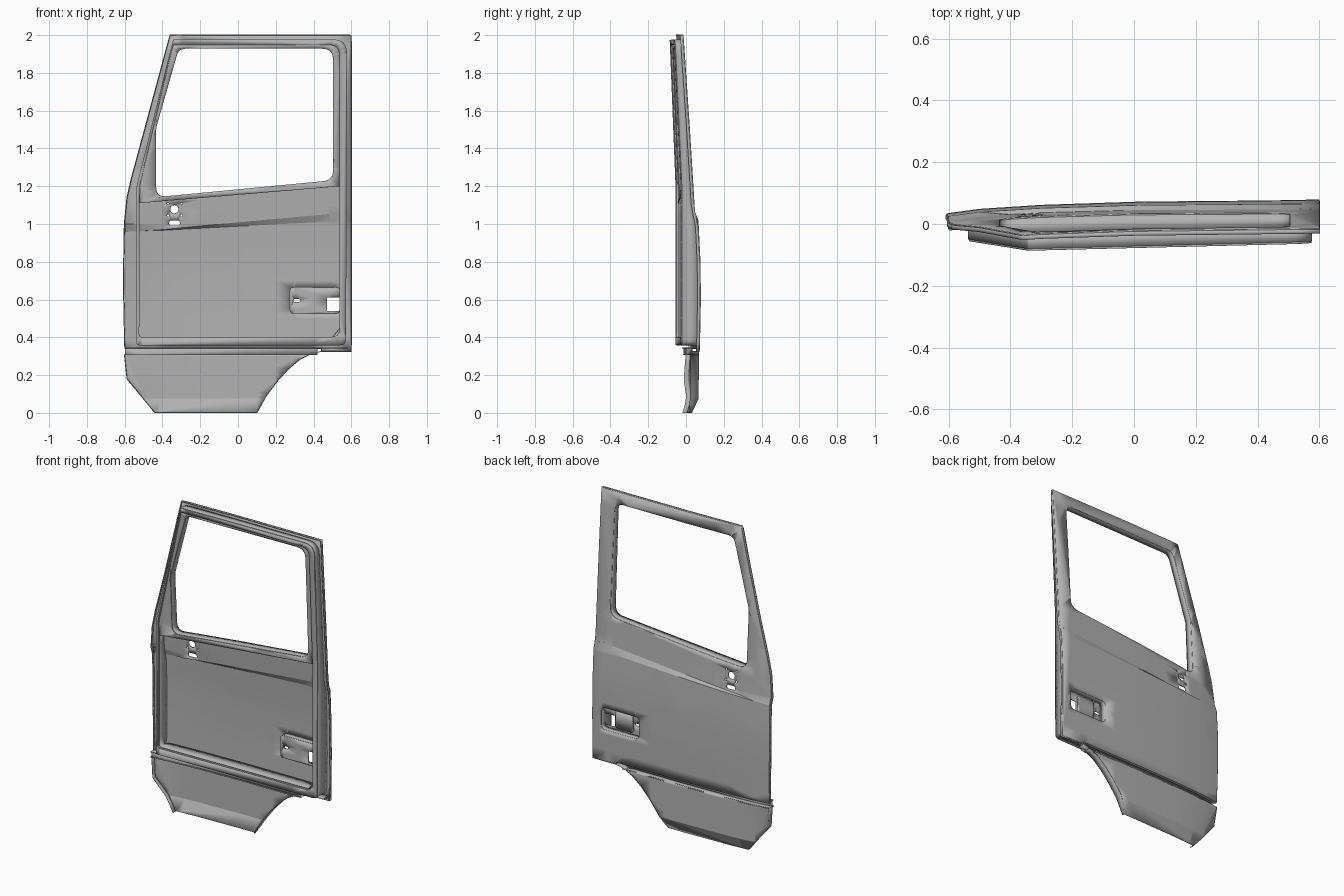
import bpy, bmesh, math
from mathutils import Vector

cube = bpy.data.objects.get("Cube")
if cube:
    bpy.data.objects.remove(cube, do_unlink=True)

grey = bpy.data.materials.new("primer grey")
grey.use_nodes = True
grey.diffuse_color = (0.45, 0.45, 0.45, 1)
grey.node_tree.nodes["Principled BSDF"].inputs["Base Color"].default_value = (0.45, 0.45, 0.45, 1)


def lerp_table(table, t):
    """Piecewise linear lookup."""
    if t <= table[0][0]:
        return table[0][1]
    for (a, va), (b, vb) in zip(table, table[1:]):
        if t <= b:
            return va + (vb - va) * (t - a) / (b - a)
    return table[-1][1]


# Surface shapes: depth (y) as a function of x and z
PLAN = [(-0.61, -0.045), (-0.5, -0.03), (-0.3, -0.017), (0, -0.007), (0.6, 0)]
LOWER = [(0.3, 0.073), (0.6, 0.079), (0.8, 0.077), (1, 0.067), (1.1, 0.06)]
UPPER = [(0.9, 0.06), (1.06, 0.048), (1.5, 0.021), (2, -0.013)]


def crease_low(x):
    return 0.965 + 0.055 * (x + 0.5) / 1.1


def crease_high(x):
    return 0.965 + 0.1 * (x + 0.5) / 1.1


def skin_y(x, z):
    low, high = crease_low(x), crease_high(x)
    if x < -0.5:
        blend = 0 if z < low else 1
    else:
        blend = min(1, max(0, (z - low) / max(high - low, 0.001)))
    lower, upper = lerp_table(LOWER, z), lerp_table(UPPER, z)
    return lerp_table(PLAN, x) + lower + (upper - lower) * blend


def rim_y(x, z):
    return -0.022 + 0.025 * (x - 0.57) - 0.046 * max(0, z - 1.2)


def surround_y(x, z):
    return rim_y(x, z) + 0.012


def behind_skin(x, z):
    return skin_y(x, z) - 0.004


def skirt_y(x, z):
    fold = 0.035 * max(0, (0.075 - z) / 0.075)
    wrap = 0.2 * max(0, -0.45 - x) * (1 - z / 0.31)
    return 0.072 + lerp_table(PLAN, x) - fold - wrap


# Outline helpers
def rounded(corners, steps=6):
    """Polygon of (x, z, radius) corners with arcs at the corners."""
    pts = []
    for i, (x, z, r) in enumerate(corners):
        p = Vector((x, z))
        a = Vector(corners[i - 1][:2]) - p
        b = Vector(corners[(i + 1) % len(corners)][:2]) - p
        if r == 0:
            pts.append((x, z))
            continue
        reach = min(r / math.tan(a.angle(b) / 2), 0.48 * a.length, 0.48 * b.length)
        s, e = p + a.normalized() * reach, p + b.normalized() * reach
        for k in range(steps + 1):
            t = k / steps
            pts.append(tuple(s * (1 - t) ** 2 + p * 2 * t * (1 - t) + e * t * t))
    return pts


def box_loop(x0, x1, z0, z1, r):
    return rounded([(x0, z0, r), (x1, z0, r), (x1, z1, r), (x0, z1, r)])


def circle(x, z, r, n=16):
    return [(x + r * math.cos(math.tau * i / n), z + r * math.sin(math.tau * i / n)) for i in range(n)]


def finish(name, bm, thickness, offset):
    mesh = bpy.data.meshes.new(name)
    bm.to_mesh(mesh)
    bm.free()
    mesh.materials.append(grey)
    obj = bpy.data.objects.new(name, mesh)
    bpy.context.collection.objects.link(obj)
    solid = obj.modifiers.new("thickness", 'SOLIDIFY')
    solid.thickness, solid.offset = thickness, offset
    bpy.ops.object.select_all(action='DESELECT')
    obj.select_set(True)
    bpy.context.view_layer.objects.active = obj
    bpy.ops.object.shade_smooth_by_angle(angle=math.radians(20))
    return obj


def plate(name, loops, depth, thickness=0.006, creases=()):
    """Sheet with an outline and holes, bent to a depth function."""
    bm = bmesh.new()
    for loop in loops:
        vs = [bm.verts.new((x, 0, z)) for x, z in loop]
        for i, v in enumerate(vs):
            bm.edges.new((vs[i - 1], v))
    bmesh.ops.triangle_fill(bm, use_beauty=True, edges=bm.edges[:], normal=(0, 1, 0))
    cuts = [((0, 0, i / 10), (0, 0, 1)) for i in range(1, 20)]
    cuts += [((i / 10, 0, 0), (1, 0, 0)) for i in range(-6, 7)]
    cuts += [((0, 0, 0.075), (0, 0, 1))]
    for line in creases:
        slope = line(1) - line(0)
        cuts.append(((0, 0, line(0)), (-slope, 0, 1)))
    for co, no in cuts:
        bmesh.ops.bisect_plane(bm, geom=bm.verts[:] + bm.edges[:] + bm.faces[:],
                               dist=0.0001, plane_co=co, plane_no=no)
    for f in bm.faces:
        f.normal_update()
        if f.normal.y < 0:
            f.normal_flip()
    for v in bm.verts:
        v.co.y = depth(v.co.x, v.co.z)
    return finish(name, bm, thickness, -1)


def wall(name, path, near, far, closed=True, thickness=0.004):
    """Strip along a path joining two depth functions."""
    pts = []
    ends = path[1:] + path[:1] if closed else path[1:]
    for (ax, az), (bx, bz) in zip(path, ends):
        n = max(1, math.ceil(math.hypot(bx - ax, bz - az) / 0.06))
        pts += [(ax + (bx - ax) * k / n, az + (bz - az) * k / n) for k in range(n)]
    if not closed:
        pts.append(path[-1])
    bm = bmesh.new()
    rows = [[bm.verts.new((x, f(x, z), z)) for f in (near, far)] for x, z in pts]
    for a, b in zip(rows, rows[1:] + rows[:1] if closed else rows[1:]):
        bm.faces.new((a[0], b[0], b[1], a[1]))
    return finish(name, bm, thickness, 0)


# Outlines
door = [(-0.36, 2), (0.6, 2), (0.6, 0.325), (0.44, 0.325), (0.44, 0.34), (-0.6, 0.34),
        (-0.607, 0.7), (-0.602, 1), (-0.588, 1.14), (-0.565, 1.24)]
window = rounded([(-0.435, 1.14, 0.05), (0.505, 1.23, 0.06), (0.505, 1.93, 0.06),
                  (-0.315, 1.93, 0.05), (-0.435, 1.51, 0.1)])
contour = rounded([(-0.535, 0.36, 0.01), (0.57, 0.36, 0.03), (0.575, 1.975, 0.07),
                   (-0.342, 1.975, 0.01), (-0.535, 1.2, 0.1)])
channel = rounded([(-0.525, 0.4, 0.02), (0.54, 0.4, 0.05), (0.54, 1.95, 0.06),
                   (-0.345, 1.95, 0.02), (-0.522, 1.2, 0.1)])
surround = rounded([(-0.525, 1.11, 0), (0.54, 1.2, 0), (0.54, 1.95, 0.06),
                    (-0.345, 1.95, 0.02), (-0.522, 1.2, 0.1)])
handle = box_loop(0.275, 0.54, 0.525, 0.665, 0.03)
mirror_holes = [circle(-0.337, 1.078, 0.022), box_loop(-0.365, -0.308, 0.992, 1.018, 0.012)]
mirror_holes += [circle(x, z, 0.006, 8) for x in (-0.37, -0.3) for z in (1.045, 1.108)]

# Outer skin and its folded edge
plate("outer_skin", [door, window, handle] + mirror_holes, skin_y, 0.006, (crease_low, crease_high))
wall("skin_hem", door, lambda x, z: skin_y(x, z) - 0.018, behind_skin, thickness=0.005)

# Inner frame: raised rim, seal channel, window surround and jamb walls
plate("inner_rim", [contour, channel], rim_y)
plate("window_surround", [surround, window], surround_y)
wall("jamb_wall", contour, rim_y, behind_skin)
wall("channel_wall", channel, rim_y, surround_y)
wall("window_reveal", window, surround_y, behind_skin)
lower_edge = [(-0.525, 1.11), (-0.525, 0.4), (0.5, 0.4), (0.54, 0.45), (0.54, 1.2)]
wall("opening_wall", lower_edge, surround_y, behind_skin, closed=False)


# Recessed handle cup, open at the latch end
def cup_y(x, z):
    return skin_y(x, z) - 0.04


wall("handle_cup_wall", handle, cup_y, behind_skin)
cup = [(0.47, 0.54), (0.47, 0.612), (0.54, 0.612), (0.54, 0.655), (0.53, 0.665),
       (0.285, 0.665), (0.275, 0.655), (0.275, 0.535), (0.285, 0.525), (0.53, 0.525), (0.54, 0.54)]
plate("handle_cup", [cup, box_loop(0.293, 0.328, 0.588, 0.602, 0.005)], cup_y, 0.004)
plate("handle_boss", [box_loop(0.34, 0.46, 0.54, 0.655, 0.015)], lambda x, z: cup_y(x, z) + 0.009, 0.009)

# Lower skirt with wheel arch cutout and return flanges
arch = [(0.44, 0.325), (0.39, 0.315), (0.33, 0.285), (0.27, 0.235), (0.21, 0.17), (0.15, 0.09), (0.1, 0)]
front_edge = [(-0.44, 0), (-0.588, 0.18), (-0.602, 0.31)]
plate("skirt", [arch + front_edge + [(0.38, 0.31)]], skirt_y)
wall("arch_flange", arch, lambda x, z: skirt_y(x, z) - 0.045 * min(1, z / 0.1 + 0.3), skirt_y, closed=False)
wall("skirt_front_flange", front_edge, lambda x, z: skirt_y(x, z) - 0.03, skirt_y, closed=False)
wall("skirt_top_flange", [(-0.602, 0.308), (0.4, 0.308)], lambda x, z: skirt_y(x, z) - 0.045, skirt_y, closed=False)

# Joint strip and sill between the door and the skirt
plate("joint_strip", [[(-0.598, 0.306), (0.42, 0.306), (0.42, 0.345), (-0.598, 0.345)]],
      lambda x, z: skirt_y(x, 0.31) - 0.035)
wall("door_sill", [(-0.598, 0.344), (0.58, 0.344)], lambda x, z: skirt_y(x, 0.31) - 0.05, behind_skin, closed=False)
